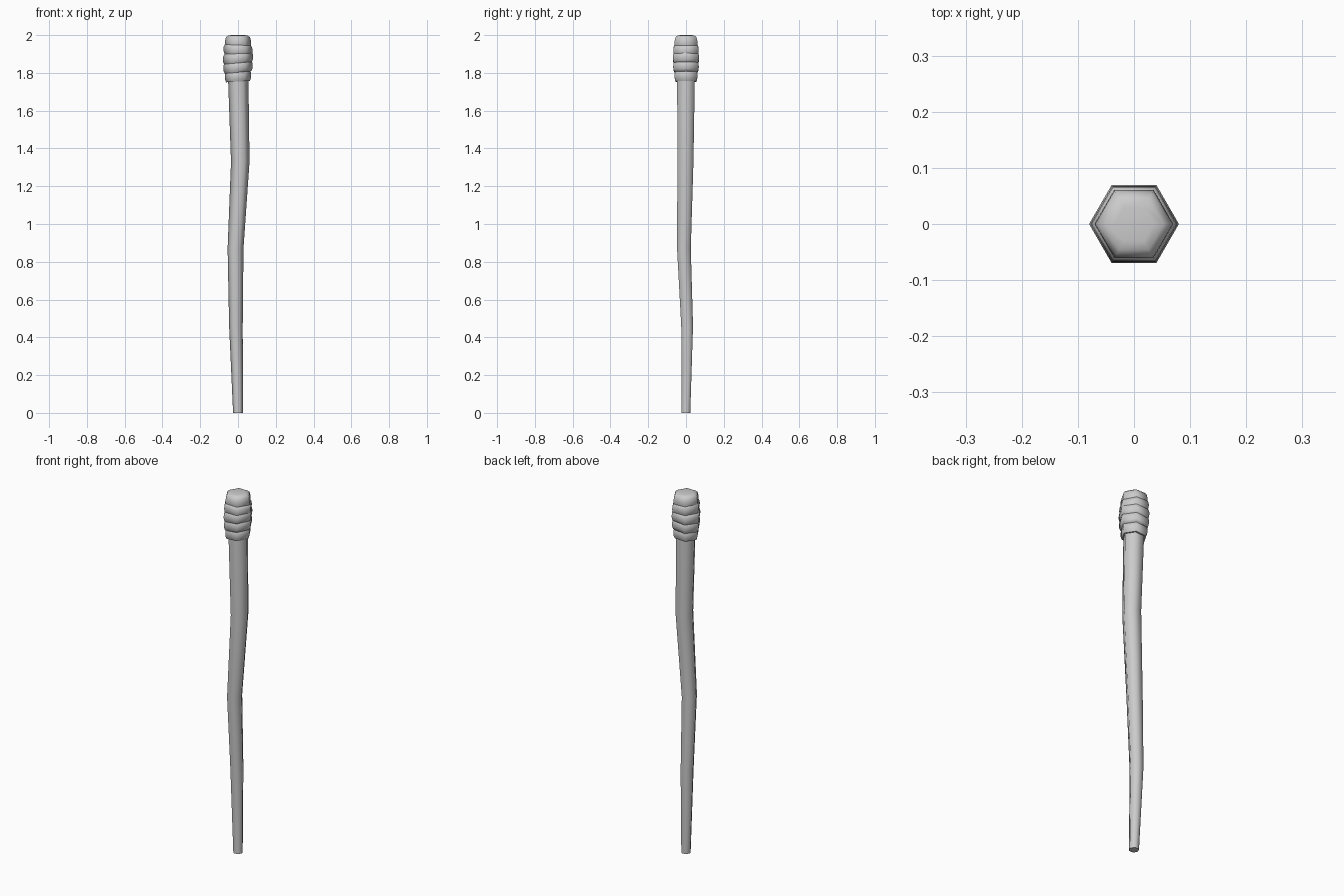
import bpy, bmesh, math

if "Cube" in bpy.data.objects:
    bpy.data.objects.remove(bpy.data.objects["Cube"])


def hex_loft(name, sections, tilt=0.0):
    """Capped six-sided loft through (x, y, z, radius); tilt slopes z along x."""
    bm = bmesh.new()
    loops = []
    for cx, cy, z, r in sections:
        loop = []
        for i in range(6):
            a = math.radians(60 * i)
            dx, dy = r * math.cos(a), r * math.sin(a)
            loop.append(bm.verts.new((cx + dx, cy + dy, z + tilt * dx)))
        loops.append(loop)
    for lo, hi in zip(loops, loops[1:]):
        for i in range(6):
            j = (i + 1) % 6
            bm.faces.new((lo[i], lo[j], hi[j], hi[i]))
    bm.faces.new(loops[0][::-1])
    bm.faces.new(loops[-1])
    mesh = bpy.data.meshes.new(name)
    bm.to_mesh(mesh)
    bm.free()
    ob = bpy.data.objects.new(name, mesh)
    bpy.context.collection.objects.link(ob)
    bpy.ops.object.select_all(action='DESELECT')
    ob.select_set(True)
    bpy.context.view_layer.objects.active = ob
    bpy.ops.object.shade_smooth_by_angle(angle=math.radians(65))
    return ob


# crooked tapering shaft
hex_loft("shaft", [
    (0, 0, 0, 0.026),
    (-0.011, 0.006, 0.46, 0.036),
    (-0.013, -0.011, 0.87, 0.042),
    (0.012, -0.003, 1.33, 0.049),
    (0.001, 0, 1.78, 0.054),
    (0, 0, 1.9, 0.054),
])

# wrapped binding: bulging bands, (centre z, radius, tilt)
bands = [(1.783, 0.070, 0.06), (1.832, 0.078, 0.09),
         (1.878, 0.080, 0.09), (1.921, 0.077, -0.06)]
for n, (z, r, tilt) in enumerate(bands):
    h = 0.029
    hex_loft(f"binding_band_{n + 1}", [
        (0, 0, z - h, r * 0.90),
        (0, 0, z - h * 0.55, r * 0.975),
        (0, 0, z, r),
        (0, 0, z + h * 0.55, r * 0.975),
        (0, 0, z + h, r * 0.88),
    ], tilt)

# rounded end knob
hex_loft("end_cap", [
    (0, 0, 1.93, 0.064),
    (0, 0, 1.95, 0.070),
    (0, 0, 1.97, 0.069),
    (0, 0, 1.988, 0.064),
    (0, 0, 1.997, 0.053),
    (0, 0, 2.0, 0.035),
])
